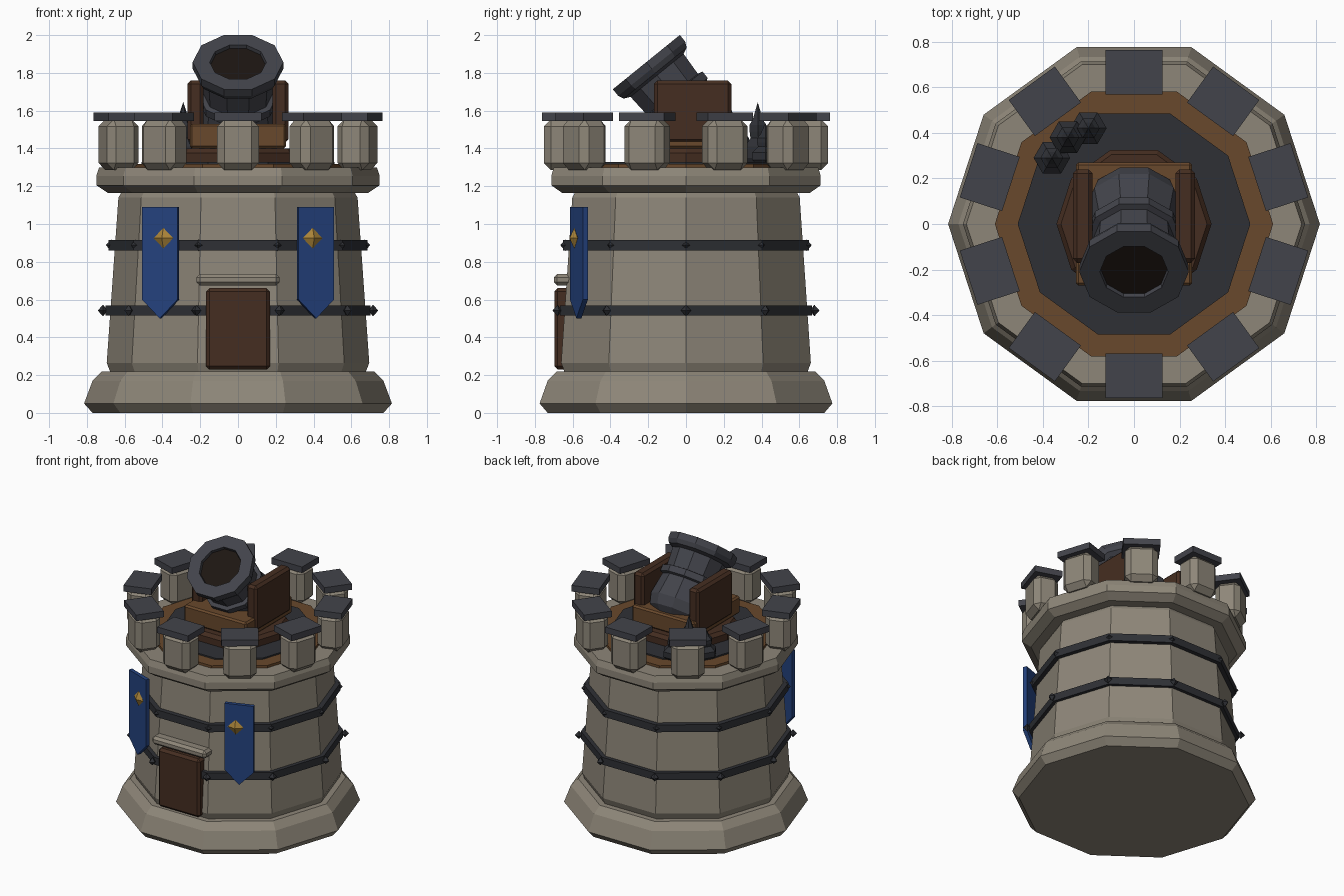
import bpy, bmesh, math
from mathutils import Vector, Matrix

if "Cube" in bpy.data.objects:
    bpy.data.objects.remove(bpy.data.objects["Cube"])


def mat(name, r, g, b):
    m = bpy.data.materials.new(name)
    m.diffuse_color = (r, g, b, 1)
    m.use_nodes = True
    m.node_tree.nodes["Principled BSDF"].inputs["Base Color"].default_value = m.diffuse_color
    return m


STONE = mat("stone", .27, .24, .19)
SLATE = mat("slate", .055, .057, .07)
IRON = mat("iron", .028, .03, .036)
WOOD = mat("wood", .14, .065, .025)
DARK = mat("dark_wood", .06, .027, .015)
BLUE = mat("cloth", .018, .055, .21)
GOLD = mat("gold", .4, .23, .04)
BORE = mat("bore", .012, .008, .006)


def finish(name, bm, m, loc=(0, 0, 0), rot=(0, 0, 0), bevel=0):
    bmesh.ops.recalc_face_normals(bm, faces=bm.faces)
    me = bpy.data.meshes.new(name)
    bm.to_mesh(me)
    bm.free()
    me.materials.append(m)
    ob = bpy.data.objects.new(name, me)
    bpy.context.collection.objects.link(ob)
    ob.location, ob.rotation_euler = loc, rot
    if bevel:
        mod = ob.modifiers.new("bevel", 'BEVEL')
        mod.width, mod.segments = bevel, 1
    return ob


def lathe(name, profile, m, n=10, closed=False, **kw):
    """Spin (radius, z) points into an n-sided solid; closed joins last ring to first."""
    bm = bmesh.new()
    rings = []
    for r, z in profile:
        if r == 0:
            rings.append([bm.verts.new((0, 0, z))] * n)
        else:
            rings.append([bm.verts.new((r * math.cos(2 * math.pi * i / n),
                                        r * math.sin(2 * math.pi * i / n), z)) for i in range(n)])
    pairs = list(zip(rings, rings[1:]))
    if closed:
        pairs.append((rings[-1], rings[0]))
    for a, b in pairs:
        for i in range(n):
            j = (i + 1) % n
            bm.faces.new(list(dict.fromkeys((a[i], a[j], b[j], b[i]))))
    if not closed:
        for ring, (r, z) in ((rings[0], profile[0]), (rings[-1], profile[-1])):
            if r:
                bm.faces.new(ring)
    return finish(name, bm, m, **kw)


def box(name, size, loc, m, bevel=0, rot=(0, 0, 0)):
    bm = bmesh.new()
    bmesh.ops.create_cube(bm, size=1)
    bmesh.ops.scale(bm, vec=size, verts=bm.verts)
    return finish(name, bm, m, loc, rot, bevel)


def prism(name, pts, depth, m, loc, rot):
    """Extrude an x/z outline along y."""
    bm = bmesh.new()
    f = bm.faces.new([bm.verts.new((x, -depth / 2, z)) for x, z in pts])
    ext = bmesh.ops.extrude_face_region(bm, geom=[f])
    bmesh.ops.translate(bm, vec=(0, depth, 0),
                        verts=[v for v in ext["geom"] if isinstance(v, bmesh.types.BMVert)])
    return finish(name, bm, m, loc, rot)


# Stone tower
lathe("base", [(.77, 0), (.815, .05), (.77, .17), (.72, .22)], STONE)
lathe("tower_body", [(.67, .2), (.695, .265), (.633, 1.14), (.61, 1.18)], STONE)
lathe("cornice", [(.69, 1.165), (.75, 1.205), (.75, 1.255), (.735, 1.30), (.6, 1.30)], STONE)
lathe("deck", [(.61, 1.28), (.61, 1.318)], WOOD)
lathe("deck_plate", [(.51, 1.30), (.51, 1.328)], IRON)

# Iron bands with rivets on the corners
for k, (z, r, rivet) in enumerate([(.542, .702, .715), (.888, .685, .672)]):
    lathe(f"band_{k}", [(r, z - .027), (r, z + .027), (r - .06, z + .027), (r - .06, z - .027)],
          IRON, closed=True)
    for i in range(10):
        a = math.radians(36 * i)
        lathe(f"rivet_{k}_{i}", [(0, -.03), (.028, 0), (0, .03)], IRON, n=4,
              loc=(rivet * math.cos(a), rivet * math.sin(a), z), rot=(0, 0, a))

# Merlons with slate caps
for i in range(10):
    a = math.radians(18 + 36 * i)
    c, s = math.cos(a), math.sin(a)
    box(f"merlon_{i}", (.175, .22, .27), (.665 * c, .665 * s, 1.42), STONE, .038, (0, 0, a))
    box(f"merlon_cap_{i}", (.195, .25, .045), (.665 * c, .665 * s, 1.568), SLATE, 0, (0, 0, a))

# Door
box("door", (.34, .09, .43), (0, -.652, .445), DARK, .018)
box("door_lintel", (.44, .11, .06), (0, -.645, .705), STONE, .018)

# Banners
for s, side in ((1, "right"), (-1, "left")):
    rot = (0, 0, s * math.radians(20))
    prism(f"banner_{side}", [(-.1, 1.09), (.1, 1.09), (.1, .60), (0, .50), (-.1, .60)],
          .028, BLUE, (s * .41, -.567, 0), rot)
    bm = bmesh.new()
    bmesh.ops.create_icosphere(bm, subdivisions=1, radius=.01)
    bm.clear()
    tips = [bm.verts.new(p) for p in ((.055, 0, 0), (0, 0, .055), (-.055, 0, 0), (0, 0, -.055))]
    for y in (-.026, .026):
        apex = bm.verts.new((0, y, 0))
        for i in range(4):
            bm.faces.new((tips[i], tips[(i + 1) % 4], apex))
    finish(f"banner_emblem_{side}", bm, GOLD, (s * .395, -.592, .925), rot)

# Mortar carriage
lathe("turntable", [(.34, 1.32), (.34, 1.375), (.32, 1.40)], DARK)
box("carriage_bed", (.51, .54, .13), (0, 0, 1.465), WOOD, .012)
for s, side in ((1, "right"), (-1, "left")):
    box(f"carriage_cheek_{side}", (.085, .41, .33), (s * .225, .035, 1.595), DARK, .018)

# Mortar barrel, tilted to the front; z = 0 is the muzzle face
tilt = dict(loc=(0, -.21, 1.857), rot=(math.radians(39), 0, 0))
lathe("mortar_barrel", [(0, -.57), (.12, -.56), (.195, -.50), (.215, -.43), (.19, -.28),
                        (.21, -.27), (.21, -.225), (.182, -.22), (.19, -.09), (.225, -.075),
                        (.24, -.045), (.24, 0), (.15, 0), (.143, -.05), (0, -.05)], SLATE, **tilt)
lathe("mortar_bore", [(.146, -.048), (.146, -.02)], BORE, **tilt)

# Stacked shells on the deck
for i, (x, y, h) in enumerate([(-.36, .29, .66), (-.29, .38, 1), (-.2, .42, .66)]):
    ob = lathe(f"shell_{i}", [(.06, 0), (.08, .03), (.08, .09), (.045, .135), (.05, .17),
                              (.05, .205), (.03, .235), (0, .325)], IRON, n=6, loc=(x, y, 1.32))
    ob.scale.z = h
